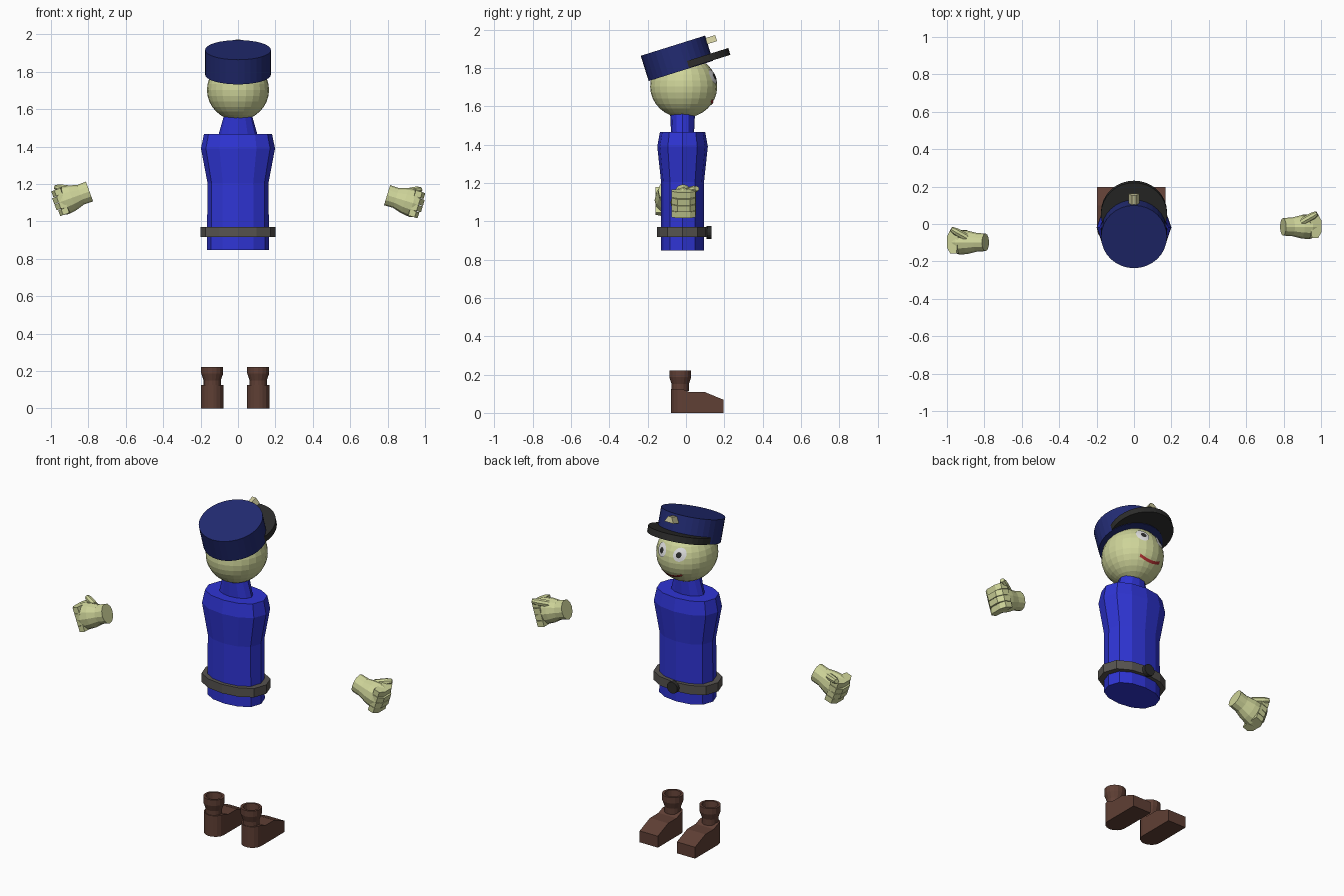
import bpy, bmesh, math
from mathutils import Matrix, Vector

if "Cube" in bpy.data.objects:
    bpy.data.objects.remove(bpy.data.objects["Cube"])


def material(name, rgb):
    m = bpy.data.materials.new(name)
    m.diffuse_color = (*rgb, 1)
    m.use_nodes = True
    m.node_tree.nodes["Principled BSDF"].inputs["Base Color"].default_value = m.diffuse_color
    return m


SKIN = material("skin", (0.62, 0.66, 0.32))
BLUE = material("uniform_blue", (0.028, 0.035, 0.66))
NAVY = material("cap_navy", (0.016, 0.024, 0.17))
BLACK = material("black", (0.025, 0.025, 0.024))
GREY = material("belt_grey", (0.095, 0.088, 0.08))
BROWN = material("shoe_brown", (0.115, 0.05, 0.035))
WHITE = material("eye_white", (0.75, 0.75, 0.75))
RED = material("mouth_red", (0.42, 0.03, 0.03))
TAN = material("badge_tan", (0.6, 0.58, 0.33))


def finish(name, bm, mat, matrix=Matrix()):
    bmesh.ops.recalc_face_normals(bm, faces=bm.faces)
    me = bpy.data.meshes.new(name)
    bm.to_mesh(me)
    bm.free()
    me.materials.append(mat)
    ob = bpy.data.objects.new(name, me)
    ob.matrix_world = matrix
    bpy.context.collection.objects.link(ob)
    return ob


def loft(name, rings, mat, matrix=Matrix()):
    """Skin a list of equal-length point rings and cap both ends."""
    bm = bmesh.new()
    vs = [[bm.verts.new(p) for p in r] for r in rings]
    n = len(vs[0])
    for a, b in zip(vs, vs[1:]):
        for i in range(n):
            j = (i + 1) % n
            bm.faces.new((a[i], a[j], b[j], b[i]))
    bm.faces.new(vs[0])
    bm.faces.new(vs[-1])
    return finish(name, bm, mat, matrix)


def ring(rx, ry, z, n=12, cx=0, cy=0, power=1.0):
    pts = []
    for i in range(n):
        a = 2 * math.pi * i / n
        c, s = math.cos(a), math.sin(a)
        pts.append((cx + rx * c, cy + ry * math.copysign(abs(s) ** power, s), z))
    return pts


# Torso, neck and belt
CY = -0.018


def body(rx, ry, z):
    return ring(rx, ry, z, cy=CY, power=0.78)


loft("torso", [body(0.166, 0.112, 0.847), body(0.163, 0.112, 1.205),
               body(0.198, 0.132, 1.39), body(0.182, 0.118, 1.467)], BLUE)
loft("neck", [ring(0.105, 0.06, 1.46, cy=CY), ring(0.075, 0.065, 1.565, cy=CY)], BLUE)
loft("belt", [body(0.2, 0.133, 0.917), body(0.2, 0.133, 0.97)], GREY)
loft("buckle", [ring(0.034, 0.034, z, 16) for z in (0, 0.025)], BLACK,
     Matrix.Translation((0, 0.107, 0.942)) @ Matrix.Rotation(-math.pi / 2, 4, 'X'))

# Head
HC, HR = Vector((0, -0.012, 1.703)), Vector((0.166, 0.175, 0.163))
bm = bmesh.new()
bmesh.ops.create_uvsphere(bm, u_segments=24, v_segments=16, radius=1)
finish("head", bm, SKIN, Matrix.Translation(HC) @ Matrix.Diagonal((*HR, 1)))


def on_face(x, z, lift):
    """Point on the front of the head, lifted slightly off the skin."""
    k = 1 - (x / HR.x) ** 2 - ((z - HC.z) / HR.z) ** 2
    return (x, HC.y + HR.y * math.sqrt(max(k, 0)) + lift, z)


def face_disc(name, cx, cz, rx, rz, lift, mat):
    bm = bmesh.new()
    mid = bm.verts.new(on_face(cx, cz, lift))
    n, prev = 16, None
    for t in (0.5, 1.0):
        cur = [bm.verts.new(on_face(cx + rx * t * math.cos(2 * math.pi * i / n),
                                    cz + rz * t * math.sin(2 * math.pi * i / n), lift))
               for i in range(n)]
        for i in range(n):
            j = (i + 1) % n
            if prev:
                bm.faces.new((prev[i], cur[i], cur[j], prev[j]))
            else:
                bm.faces.new((mid, cur[i], cur[j]))
        prev = cur
    ob = finish(name, bm, mat)
    if ob.data.polygons[0].normal.y < 0:
        ob.data.flip_normals()


# Eyes
for side, s in (("left", -1), ("right", 1)):
    face_disc(side + "_eye", s * 0.058, 1.755, 0.034, 0.037, 0.004, WHITE)
    face_disc(side + "_pupil", s * 0.056, 1.755, 0.014, 0.016, 0.007, BLACK)

# Mouth: a thin curved strip
bm = bmesh.new()
pairs = []
for i in range(13):
    x = -0.068 + 0.136 * i / 12
    z = 1.615 + 0.018 * (x / 0.068) ** 2
    pairs.append([bm.verts.new(on_face(x, z + d, 0.004)) for d in (-0.007, 0.007)])
for a, b in zip(pairs, pairs[1:]):
    bm.faces.new((a[0], a[1], b[1], b[0]))
mouth = finish("mouth", bm, RED)
if mouth.data.polygons[0].normal.y < 0:
    mouth.data.flip_normals()

# Cap, tilted back
CAP = Matrix.Translation((0, -0.027, 1.785)) @ Matrix.Rotation(math.radians(17.4), 4, 'X')
loft("cap", [ring(0.176, 0.176, z, 32) for z in (0, 0.138)], NAVY, CAP)
loft("visor", [ring(0.177, 0.177, z, 32, cy=0.095) for z in (0.003, 0.04)], BLACK, CAP)
loft("badge", [[(-0.03, y, 0.092), (0.03, y, 0.092), (0.012, y, 0.125), (-0.012, y, 0.125)]
               for y in (0.16, 0.227)], TAN, CAP)

# Shoes: round-heeled foot plus a hollow ankle cuff
for side, cx in (("left", -0.138), ("right", 0.108)):
    w, heel = 0.06, -0.022
    plan = [(w * math.cos(a), heel + 0.056 * math.sin(a))
            for a in (math.pi + math.pi * i / 8 for i in range(9))]
    plan += [(w, 0.1), (w, 0.197), (-w, 0.197), (-w, 0.1)]

    def top(y):
        return 0.125 if y < 0.02 else 0.108 if y < 0.15 else 0.068
    # cross-sections running from heel to toe
    rows = [(heel - 0.056 * math.cos(a), max(w * math.sin(a), 0.008))
            for a in (math.pi / 2 * i / 4 for i in range(5))]
    rows += [(0.02, w), (0.1, w), (0.197, w)]
    loft(side + "_shoe", [[(cx - h, y, 0), (cx + h, y, 0), (cx + h, y, top(y)),
                           (cx - h, y, top(y))] for y, h in rows], BROWN)
    cuff = [(0.046, 0.115), (0.046, 0.15), (0.059, 0.187), (0.059, 0.222),
            (0.045, 0.222), (0.04, 0.185)]
    loft(side + "_shoe_cuff", [ring(r, r * 0.97, z, 16, cx, -0.03) for r, z in cuff], BROWN)


# Hands: local x runs out along the arm, y to the front, z up
def hand(side, s, wrist, slope):
    out = Vector((s * math.cos(slope), 0, -math.sin(slope)))
    up = Vector((s * out.z * -1, 0, abs(out.x)))
    m = Matrix.Identity(4)
    for col, v in enumerate((out, Vector((0, 1, 0)), up, Vector(wrist))):
        m.col[col][:3] = v

    def along(ry, rz, x):
        return [(x, a, b) for a, b, _ in ring(ry, rz, 0, 12)]
    loft(side + "_palm", [along(0.047, 0.056, 0), along(0.05, 0.055, 0.05),
                          along(0.062, 0.07, 0.1), along(0.066, 0.076, 0.145),
                          along(0.058, 0.07, 0.175)], SKIN, m)
    # four curled fingers stacked from top to bottom
    for i in range(4):
        z = 0.054 - 0.036 * i
        reach = 0.2 if i in (1, 2) else 0.192
        path = [(0.14, -0.06), (0.175, -0.06), (reach, -0.03), (reach, 0.035),
                (0.175, 0.065), (0.13, 0.066), (0.13, 0.03)]
        loft(f"{side}_finger_{i + 1}",
             [[(x, y, z + d) for x, y in path] for d in (-0.0165, 0.0165)], SKIN, m)
    # thumb resting on top
    a, b = Vector((0.09, 0.025, 0.045)), Vector((0.165, 0.072, 0.083))
    rot = (b - a).to_track_quat('Z', 'Y').to_matrix().to_4x4()
    loft(side + "_thumb", [ring(r, r, z * (b - a).length, 8) for r, z in
                           ((0.02, 0), (0.02, 0.7), (0.013, 1))],
         SKIN, m @ Matrix.Translation(a) @ rot)


hand("left", -1, (-0.794, -0.098, 1.16), math.radians(20))
hand("right", 1, (0.797, -0.015, 1.14), math.radians(17))
